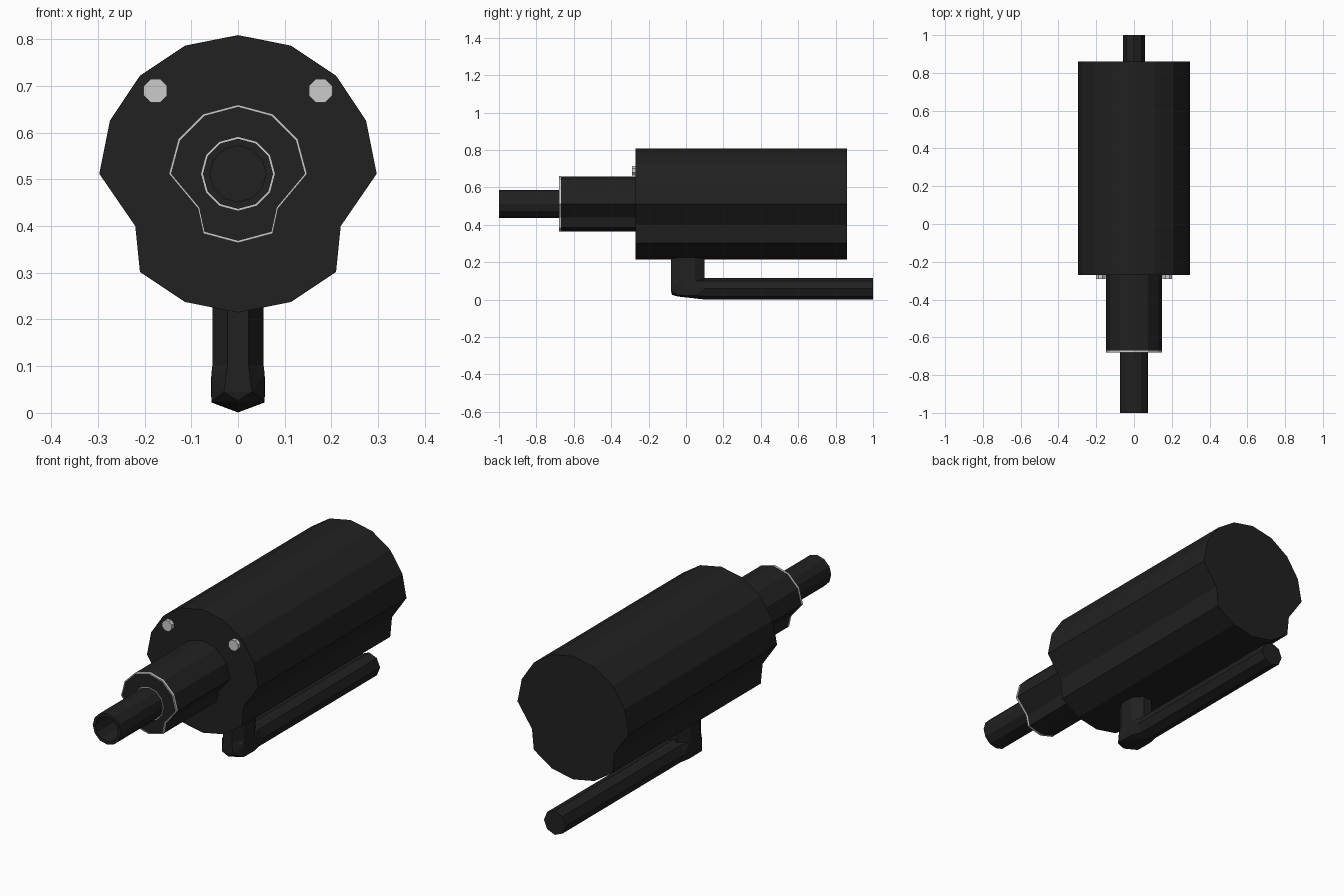
import bpy, bmesh
from math import sin, cos, pi

if "Cube" in bpy.data.objects:
    bpy.data.objects.remove(bpy.data.objects["Cube"])

AXIS_Z = 0.512
dark = bpy.data.materials.new("dark_metal")
dark.diffuse_color = (0.015, 0.015, 0.015, 1)
dark.use_nodes = True
dark.node_tree.nodes["Principled BSDF"].inputs["Base Color"].default_value = dark.diffuse_color


def finish(name, bm, mat=None):
    bmesh.ops.recalc_face_normals(bm, faces=bm.faces[:])
    me = bpy.data.meshes.new(name)
    bm.to_mesh(me)
    bm.free()
    ob = bpy.data.objects.new(name, me)
    bpy.context.collection.objects.link(ob)
    if mat:
        me.materials.append(mat)
    return ob


def polygon(n, r, phase=0.0, cx=0.0, cz=0.0):
    return [(cx + r * cos(2 * pi * i / n + phase), cz + r * sin(2 * pi * i / n + phase))
            for i in range(n)]


def notched(n, r, nx, nz):
    """Regular polygon whose corner just below the middle is pulled inward on both sides."""
    pts = polygon(n, r)
    pts[n - 1] = (nx, nz)
    pts[n // 2 + 1] = (-nx, nz)
    return [(x, z + AXIS_Z) for x, z in pts]


def scaled(pts, s):
    return [(x * s, AXIS_Z + (z - AXIS_Z) * s) for x, z in pts]


def loft(name, sections, mat=None, closed=False):
    """Skin (y, profile) sections; cap the ends, or join last to first."""
    bm = bmesh.new()
    rings = [[bm.verts.new((x, y, z)) for x, z in pts] for y, pts in sections]
    pairs = list(zip(rings, rings[1:]))
    if closed:
        pairs.append((rings[-1], rings[0]))
    for a, b in pairs:
        for i in range(len(a)):
            j = (i + 1) % len(a)
            bm.faces.new((a[i], a[j], b[j], b[i]))
    if not closed:
        bm.faces.new(rings[0])
        bm.faces.new(rings[-1])
    return finish(name, bm, mat)


def rim(name, outer, inner, y0, y1):
    loft(name, [(y0, outer), (y1, outer), (y1, inner), (y0, inner)], closed=True)


# Main housing and stepped front collar
housing = notched(16, 0.297, 0.22, -0.112)
loft("housing", [(-0.27, housing), (0.86, housing)], dark)
collar = notched(12, 0.148, 0.086, -0.074)
loft("collar", [(-0.677, scaled(collar, 0.995)), (-0.265, scaled(collar, 0.995))], dark)

# Hollow front tube
tube, bore = polygon(12, 0.075, cz=AXIS_Z), polygon(12, 0.06, cz=AXIS_Z)
loft("front_tube", [(-0.67, tube), (-1.0, tube), (-1.0, bore), (-0.69, bore)], dark)

# Light rims on the collar face
rim("collar_rim", collar, scaled(collar, 0.97), -0.68, -0.669)
rim("tube_rim", polygon(12, 0.079, cz=AXIS_Z), polygon(12, 0.0745, cz=AXIS_Z), -0.68, -0.67)

# Bolt heads
for side, label in ((-1, "left"), (1, "right")):
    head = polygon(8, 0.027, pi / 8, side * 0.177, 0.69)
    loft(label + "_bolt", [(-0.29, head), (-0.26, head)])

# Lower rod
rod = polygon(8, 0.058, cz=0.059)
loft("lower_rod", [(0.09, rod), (1.0, rod)], dark)

# Post and elbow joining the rod to the housing
post = [(0.055 * cos(i * pi / 4 + pi / 8) / cos(pi / 8),
         0.01 + 0.09 * sin(i * pi / 4 + pi / 8) / cos(pi / 8)) for i in range(8)]


def hull(name, pts):
    bm = bmesh.new()
    for p in pts:
        bm.verts.new(p)
    res = bmesh.ops.convex_hull(bm, input=bm.verts[:])
    junk = {v for v in res["geom_interior"] + res["geom_unused"] if isinstance(v, bmesh.types.BMVert)}
    bmesh.ops.delete(bm, geom=list(junk), context='VERTS')
    bmesh.ops.dissolve_limit(bm, angle_limit=0.02, verts=bm.verts[:], edges=bm.edges[:])
    finish(name, bm, dark)


hull("post", [(x, y, z) for x, y in post for z in (0.09, 0.25)])
elbow = [(x, y, 0.1) for x, y in post] + [(x, 0.1, z) for x, z in rod]
elbow += [(0, -0.045, 0.017), (0, -0.075, 0.026)]
for s in (-1, 1):
    elbow += [(s * 0.03, -0.08, 0.045), (s * 0.057, -0.04, 0.024), (s * 0.057, -0.04, 0.085),
              (s * 0.056, 0.05, 0.022)]
hull("elbow", elbow)
